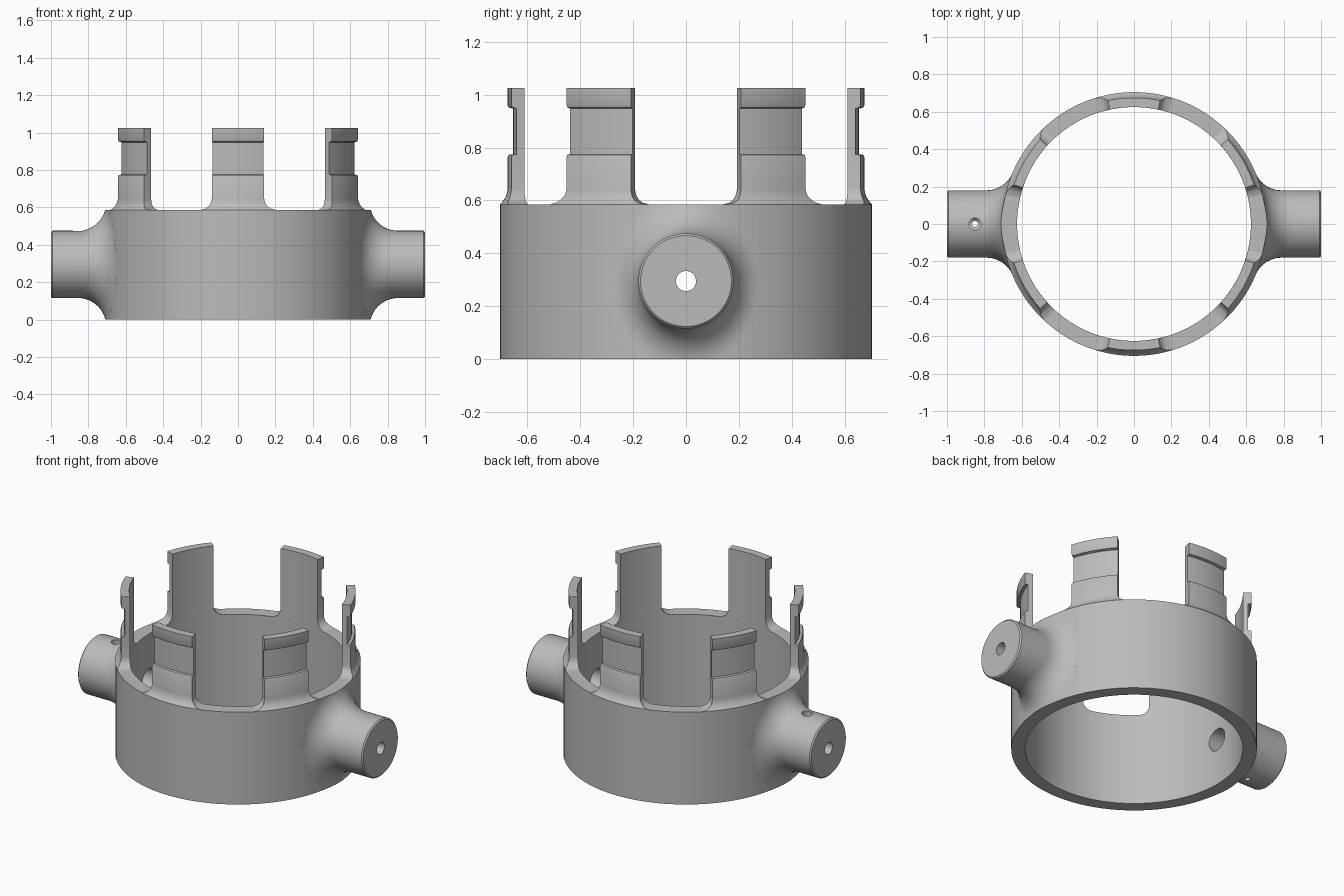
import bpy, bmesh, math
from mathutils import Vector, Matrix

if "Cube" in bpy.data.objects:
    bpy.data.objects.remove(bpy.data.objects["Cube"])

R_OUT, R_IN, H = 0.705, 0.625, 0.585      # collar
ZC, R_BOSS, FIL = 0.295, 0.18, 0.15       # side bosses
SEG = 128

grey = bpy.data.materials.new("grey")
grey.diffuse_color = (0.5, 0.5, 0.5, 1)
grey.use_nodes = True
grey.node_tree.nodes["Principled BSDF"].inputs["Base Color"].default_value = grey.diffuse_color


def make(name, bm):
    bmesh.ops.recalc_face_normals(bm, faces=bm.faces[:])
    me = bpy.data.meshes.new(name)
    bm.to_mesh(me)
    bm.free()
    me.materials.append(grey)
    ob = bpy.data.objects.new(name, me)
    bpy.context.collection.objects.link(ob)
    return ob


def bridge(bm, a, b):
    n = len(a)
    for i in range(n):
        bm.faces.new((a[i], a[(i + 1) % n], b[(i + 1) % n], b[i]))


def fan(bm, loop, centre):
    c = bm.verts.new(centre)
    for i in range(len(loop)):
        bm.faces.new((loop[i], loop[(i + 1) % len(loop)], c))


def activate(ob):
    bpy.ops.object.select_all(action='DESELECT')
    ob.select_set(True)
    bpy.context.view_layer.objects.active = ob


def combine(ob, other, op):
    other.hide_render = True
    mod = ob.modifiers.new(op.lower(), 'BOOLEAN')
    mod.operation, mod.object, mod.solver = op, other, 'EXACT'
    activate(ob)
    bpy.ops.object.modifier_apply(modifier=mod.name)
    bpy.data.objects.remove(other)


def smooth(ob):
    activate(ob)
    bpy.ops.object.shade_smooth_by_angle(angle=math.radians(28))


def rod(name, radius, p, q, n=40):
    p, q = Vector(p), Vector(q)
    bm = bmesh.new()
    rot = (q - p).to_track_quat('Z', 'Y').to_matrix().to_4x4()
    bmesh.ops.create_cone(bm, cap_ends=True, segments=n, radius1=radius, radius2=radius,
                          depth=(q - p).length, matrix=Matrix.Translation((p + q) / 2) @ rot)
    return make(name, bm)


# Collar: plain thick-walled ring
bm = bmesh.new()
rings = [[bm.verts.new((r * math.cos(2 * math.pi * i / SEG), r * math.sin(2 * math.pi * i / SEG), z))
          for i in range(SEG)] for r, z in ((R_OUT, 0), (R_OUT, H), (R_IN, H), (R_IN, 0))]
for k in range(4):
    bridge(bm, rings[k], rings[(k + 1) % 4])
collar = make("collar", bm)


# Boss: cylinder blended into the round wall by a rolling-ball fillet
def boss(name, side):
    bm = bmesh.new()
    n, steps = 72, 12
    rows = [[] for _ in range(steps + 4)]
    for i in range(n):
        a = 2 * math.pi * i / n
        cy, cz = math.cos(a), math.sin(a)
        y, z = (R_BOSS + FIL) * cy, (R_BOSS + FIL) * cz
        ball = Vector((math.sqrt((R_OUT + FIL) ** 2 - y * y), y, z))
        to_boss = Vector((0, -cy, -cz))
        to_wall = -Vector((ball.x, ball.y, 0)).normalized()
        pts = [Vector((1, 0.172 * cy, 0.172 * cz)), Vector((0.992, R_BOSS * cy, R_BOSS * cz))]
        w = to_boss.angle(to_wall)
        for s in range(steps + 1):
            t = s / steps
            d = (to_boss * math.sin((1 - t) * w) + to_wall * math.sin(t * w)) / math.sin(w)
            pts.append(ball + FIL * d)
        k = 0.66 / R_OUT
        pts.append(Vector((pts[-1].x * k, pts[-1].y * k, pts[-1].z)))
        for row, p in zip(rows, pts):
            row.append(bm.verts.new((side * p.x, p.y, p.z + ZC)))
    for a, b in zip(rows, rows[1:]):
        bridge(bm, a, b)
    fan(bm, rows[0], (side, 0, ZC))
    fan(bm, rows[-1], (side * 0.66, 0, ZC))
    # trim flush with the collar top and bottom
    for z, d in ((H, 1), (0, -1)):
        geom = bm.verts[:] + bm.edges[:] + bm.faces[:]
        bmesh.ops.bisect_plane(bm, geom=geom, plane_co=(0, 0, z), plane_no=(0, 0, d), clear_outer=True)
        bmesh.ops.holes_fill(bm, edges=[e for e in bm.edges if e.is_boundary], sides=0)
    return make(name, bm)


for side in (1, -1):
    combine(collar, boss("boss", side), 'UNION')

# Pivot bore, inner counterbore and set-screw hole
combine(collar, rod("counterbore", 0.07, (-0.78, 0, ZC), (0.78, 0, ZC)), 'DIFFERENCE')
combine(collar, rod("pivot_bore", 0.038, (-1.2, 0, ZC), (1.2, 0, ZC)), 'DIFFERENCE')
combine(collar, rod("screw_hole", 0.032, (-0.85, 0, ZC), (-0.85, 0, 0.6), 24), 'DIFFERENCE')
combine(collar, rod("screw_drain", 0.016, (-0.85, 0, 0), (-0.85, 0, 0.4), 24), 'DIFFERENCE')
smooth(collar)

# Prong outer profile (radius, height): flared foot, groove, top lip
PROFILE = [(0.705, 0.585), (0.698, 0.592), (0.69, 0.602), (0.683, 0.614), (0.679, 0.625),
           (0.675, 0.645), (0.675, 0.765), (0.671, 0.773), (0.655, 0.775), (0.655, 0.948),
           (0.671, 0.952), (0.675, 0.96), (0.675, 1.025)]


def prong(angle):
    bm = bmesh.new()
    n, foot = 14, 0.06
    rows = []
    for r, z in PROFILE:
        u = max(0, foot - (z - H))
        half = math.radians(12) + (foot - math.sqrt(max(0, foot ** 2 - u * u))) / 0.675
        loop = []
        for rad, idx in ((r, range(n + 1)), (R_IN, range(n, -1, -1))):
            for i in idx:
                a = angle + half * (2 * i / n - 1)
                loop.append(bm.verts.new((rad * math.cos(a), rad * math.sin(a), z)))
        rows.append(loop)
    for a, b in zip(rows, rows[1:]):
        bridge(bm, a, b)
    top, m = rows[-1], 2 * n + 1
    for i in range(n):
        bm.faces.new((top[i], top[i + 1], top[m - i - 1], top[m - i]))
    smooth(make("prong", bm))


for k in range(6):
    prong(math.radians(30 + 60 * k))
